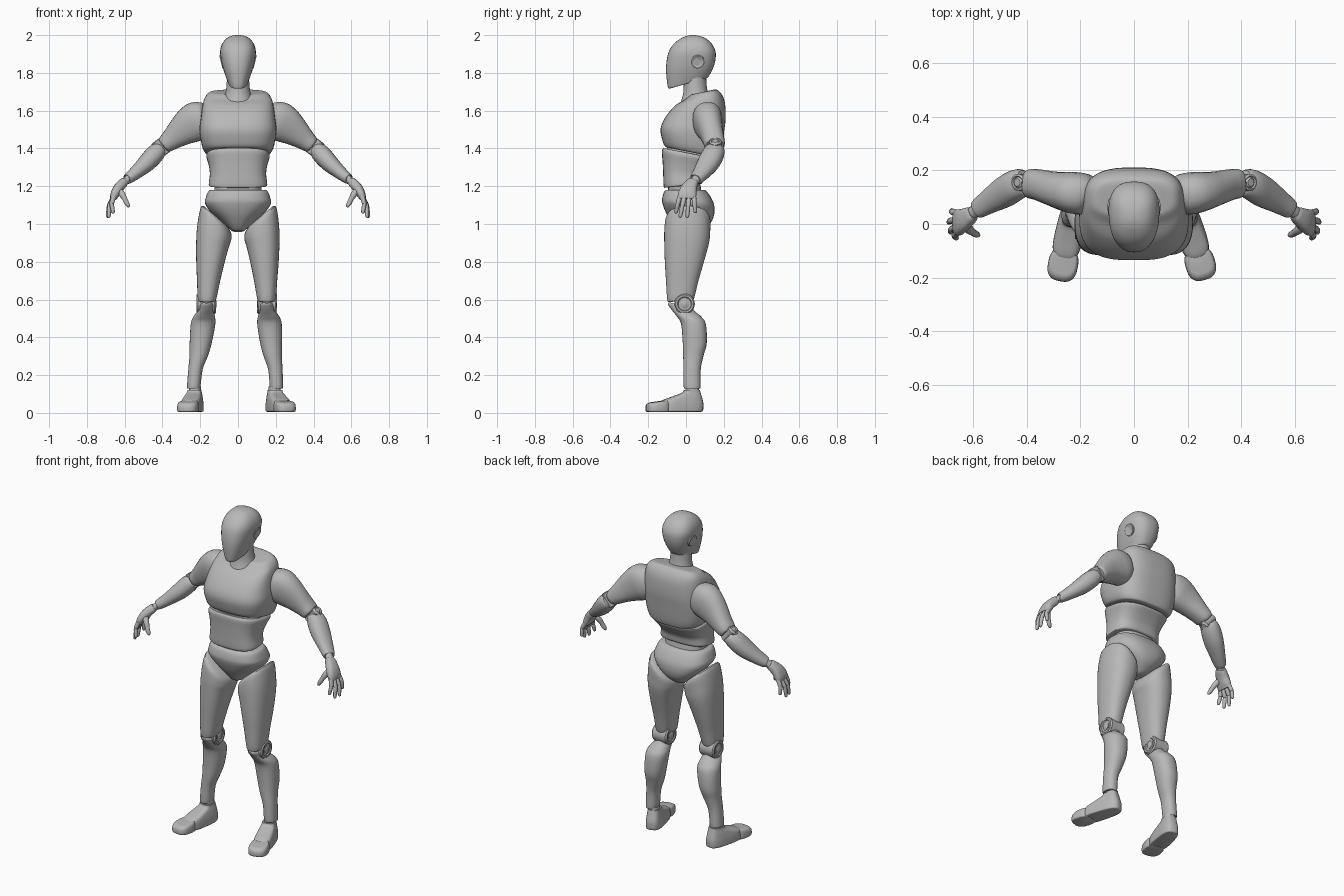
import bpy, bmesh, math
from mathutils import Vector, Matrix

grey = bpy.data.materials.new("mid_grey")
grey.diffuse_color = (0.48, 0.48, 0.48, 1)

# Legs: the left one is a plain mirror, the right one leans inwards a little
LEFT = Matrix.Scale(-1, 4, (1, 0, 0))
RIGHT = Matrix(((1, 0, .038, -.036), (0, 1, 0, 0), (0, 0, 1, 0), (0, 0, 0, 1)))
LEGS = (("left_", LEFT), ("right_", RIGHT))
# Feet: turned outwards
FEET = (("left_", LEFT @ Matrix.Translation((.235, 0, 0)) @ Matrix.Rotation(math.radians(11), 4, 'Z')),
        ("right_", Matrix.Translation((.203, 0, 0)) @ Matrix.Rotation(math.radians(16.5), 4, 'Z')))
CENTRE = (("", Matrix()),)


def smooth_rows(rows, steps):
    """Catmull-Rom interpolation of rows of section parameters."""
    out = []
    for i in range(len(rows) - 1):
        p = [rows[max(0, min(len(rows) - 1, i + k))] for k in (-1, 0, 1, 2)]
        for s in range(steps):
            t = s / steps
            out.append([0.5 * (2 * b + (c - a) * t + (2 * a - 5 * b + 4 * c - d) * t * t
                               + (3 * b - a - 3 * c + d) * t ** 3) for a, b, c, d in zip(*p)])
    return out + [list(rows[-1])]


def unit_ring(n, sides):
    """Points of a superellipse with exponent n."""
    pts = []
    for i in range(sides):
        a = 2 * math.pi * i / sides
        c, s = math.cos(a), math.sin(a)
        pts.append((math.copysign(abs(c) ** (2 / n), c), math.copysign(abs(s) ** (2 / n), s)))
    return pts


def make_part(name, rings, mirror=False, matrix=None):
    """Skin a list of rings, cap both ends, and shade."""
    bm = bmesh.new()
    vs = [[bm.verts.new(p) for p in r] for r in rings]
    n = len(vs[0])
    for a, b in zip(vs, vs[1:]):
        for i in range(n):
            j = (i + 1) % n
            bm.faces.new((a[i], a[j], b[j], b[i]))
    bm.faces.new(vs[0][::-1])
    bm.faces.new(vs[-1])
    if matrix:
        bm.transform(matrix)
    bmesh.ops.recalc_face_normals(bm, faces=bm.faces)
    me = bpy.data.meshes.new(name)
    bm.to_mesh(me)
    bm.free()
    me.materials.append(grey)
    ob = bpy.data.objects.new(name, me)
    bpy.context.collection.objects.link(ob)
    bpy.ops.object.select_all(action='DESELECT')
    ob.select_set(True)
    bpy.context.view_layer.objects.active = ob
    bpy.ops.object.shade_smooth_by_angle(angle=math.radians(35))
    if mirror:
        ob.modifiers.new("mirror", 'MIRROR').use_mirror_merge = False


def stack(name, rows, n=2.4, sides=40, steps=4, copies=CENTRE, taper=0):
    """Stacked sections: z front, z back, y front, y back, x left, x right, sideways slope."""
    rings = []
    for zf, zb, yf, yb, xl, xr, slope in smooth_rows(rows, steps):
        ring = []
        for u, v in unit_ring(n, sides):
            half = (xr - xl) / 2 * (1 + taper * v)
            t = (v + 1) / 2
            ring.append((((xl + xr) / 2 + u * half), yf + (yb - yf) * t,
                         zf + (zb - zf) * t + slope * u * half))
        rings.append(ring)
    for prefix, m in copies:
        make_part(prefix + name, rings, matrix=m)


def sym(rows):
    return [(zf, zb, yf, yb, -w, w, 0) for zf, zb, yf, yb, w in rows]


def tube(name, rows, n=2.0, sides=24, steps=4, hint=(0, 1, 0)):
    """Limb along a path: x, y, z, half thickness, half width."""
    pts = smooth_rows(rows, steps)
    rings = []
    for i, (x, y, z, ru, rv) in enumerate(pts):
        t = (Vector(pts[min(i + 1, len(pts) - 1)][:3]) - Vector(pts[max(i - 1, 0)][:3])).normalized()
        v = Vector(hint)
        v = (v - t * v.dot(t)).normalized()
        u = t.cross(v)
        rings.append([Vector((x, y, z)) + u * a * ru + v * b * rv for a, b in unit_ring(n, sides)])
    make_part(name, rings, True)


def hinge(name, centre, axis, profile, sides=28, copies=None):
    """Turned joint disc; profile holds (offset along axis, radius)."""
    q = Vector((0, 0, 1)).rotation_difference(Vector(axis)).to_matrix()
    rings = [[Vector(centre) + q @ Vector((r * a, r * b, h)) for a, b in unit_ring(2, sides)]
             for h, r in profile]
    if not copies:
        make_part(name, rings, True)
    for prefix, m in copies or ():
        make_part(prefix + name, rings, matrix=m)


# Head and neck
stack("head", sym([
    (1.717, 1.772, -.085, .105, .046), (1.725, 1.778, -.096, .118, .053),
    (1.80, 1.825, -.105, .143, .076), (1.86, 1.87, -.103, .156, .089),
    (1.915, 1.915, -.09, .156, .094), (1.955, 1.955, -.063, .136, .083),
    (1.983, 1.983, -.026, .104, .06), (1.996, 1.996, .005, .07, .034),
    (2.0, 2.0, .03, .045, .008)]), n=2.5, steps=5, taper=.06)
hinge("ear_disc", (.075, .062, 1.862), (1, 0, -.25),
      [(0, .036), (.014, .036), (.016, .033), (.014, .022), (.012, .018)])
stack("neck", sym([
    (1.64, 1.66, -.03, .13, .08), (1.69, 1.70, -.015, .115, .066),
    (1.74, 1.75, -.012, .108, .06), (1.79, 1.80, -.01, .108, .058)]), n=2)

# Torso
stack("chest", sym([
    (1.405, 1.352, -.10, .165, .160), (1.412, 1.358, -.112, .178, .176),
    (1.44, 1.40, -.124, .19, .192), (1.50, 1.49, -.135, .202, .204),
    (1.56, 1.56, -.113, .21, .197), (1.625, 1.635, -.06, .207, .187),
    (1.66, 1.68, -.005, .193, .175), (1.684, 1.708, .025, .17, .15),
    (1.688, 1.712, .04, .15, .11)]), n=2.9, sides=56)
stack("chest_core", sym([
    (1.36, 1.31, -.10, .13, .13), (1.45, 1.42, -.10, .13, .13)]), steps=1)
stack("abdomen", sym([
    (1.192, 1.212, -.108, .078, .145), (1.20, 1.22, -.118, .088, .155),
    (1.27, 1.26, -.121, .096, .149), (1.33, 1.30, -.124, .125, .156),
    (1.385, 1.335, -.128, .158, .168), (1.402, 1.348, -.12, .152, .157)]), n=2.8, sides=48)
stack("waist_core", sym([
    (1.13, 1.13, -.095, .09, .125), (1.23, 1.24, -.095, .07, .125)]), steps=1)
stack("pelvis", sym([
    (.963, .958, -.025, .06, .025), (.972, .967, -.048, .085, .04),
    (1.03, 1.005, -.09, .13, .092), (1.075, 1.05, -.113, .149, .143),
    (1.115, 1.10, -.126, .149, .174), (1.142, 1.14, -.125, .133, .170),
    (1.17, 1.17, -.116, .112, .159), (1.18, 1.18, -.105, .10, .148)]), n=2.5, sides=48)

# Legs
stack("thigh", [
    (.588, .60, -.088, .036, .124, .204, 0), (.597, .61, -.099, .044, .115, .213, 0),
    (.70, .70, -.106, .066, .094, .217, 0), (.80, .80, -.112, .095, .07, .221, 0),
    (.90, .90, -.115, .122, .047, .221, .2), (.96, .96, -.115, .128, .036, .214, .5),
    (1.02, 1.02, -.108, .128, .036, .197, .85), (1.04, 1.04, -.085, .105, .055, .178, .87)],
    n=2.3, copies=LEGS)
hinge("knee", (.168, -.007, .577), (1, 0, 0), [
    (-.046, .022), (-.046, .034), (-.051, .038), (-.051, .048), (-.044, .054), (.044, .054),
    (.051, .048), (.051, .038), (.046, .034), (.046, .022)], copies=LEGS)
hinge("knee_bolt", (.168, -.007, .577), (1, 0, 0), [
    (-.053, .018), (-.049, .026), (.049, .026), (.053, .018)], sides=6, copies=LEGS)
stack("shin", [
    (.13, .13, -.005, .072, .205, .264, 0), (.138, .138, -.012, .077, .199, .27, 0),
    (.23, .23, -.013, .078, .187, .263, 0), (.30, .30, -.015, .092, .16, .257, 0),
    (.37, .37, -.017, .11, .139, .256, 0), (.47, .47, -.026, .105, .12, .250, 0),
    (.51, .51, -.048, .08, .122, .236, 0), (.545, .535, -.076, .05, .128, .212, 0),
    (.575, .56, -.096, .03, .13, .203, 0), (.585, .565, -.09, .02, .135, .197, 0)],
    n=2.2, copies=LEGS)

# Feet
stack("ankle", sym([(.09, .09, 0, .07, .031), (.14, .14, 0, .07, .031)]), steps=1, copies=FEET)
stack("foot", sym([
    (.006, .006, -.132, .082, .044), (.012, .012, -.136, .09, .051),
    (.045, .045, -.136, .092, .051), (.066, .07, -.126, .088, .048),
    (.088, .09, -.068, .082, .043), (.108, .108, -.018, .077, .037),
    (.122, .122, -.008, .073, .035)]), n=3.2, taper=-.1, copies=FEET)
stack("toe_cap", sym([
    (.005, .005, -.207, -.095, .046), (.011, .011, -.216, -.093, .055),
    (.038, .045, -.215, -.093, .055), (.053, .063, -.20, -.095, .049),
    (.057, .068, -.18, -.10, .038)]), n=2.7, copies=FEET)

# Arms
tube("upper_arm", [
    (.168, .108, 1.565, .07, .06), (.178, .11, 1.562, .09, .074), (.215, .115, 1.545, .104, .078),
    (.255, .122, 1.522, .098, .072), (.30, .132, 1.49, .08, .064), (.35, .145, 1.45, .059, .058),
    (.385, .151, 1.422, .047, .055), (.395, .152, 1.414, .038, .046)], n=2.3)
hinge("elbow", (.408, .155, 1.404), (.6, 0, .8), [
    (-.046, .014), (-.040, .02), (-.046, .024), (-.042, .032), (.042, .032), (.046, .024),
    (.040, .02), (.046, .014)])
tube("forearm", [
    (.408, .159, 1.402, .034, .042), (.418, .155, 1.392, .043, .052), (.445, .142, 1.365, .05, .058),
    (.485, .118, 1.322, .047, .058), (.54, .084, 1.273, .036, .046), (.582, .056, 1.24, .028, .036),
    (.588, .052, 1.236, .022, .028)], n=2.2)

# Hands
tube("wrist", [(.575, .06, 1.245, .02, .024), (.615, .032, 1.21, .02, .024)], steps=1)
tube("palm", [
    (.600, .04, 1.226, .02, .026), (.608, .034, 1.218, .025, .031), (.635, .016, 1.188, .026, .042),
    (.653, .006, 1.155, .023, .049), (.662, .004, 1.132, .016, .046)], n=2.6)
for name, y, tip in (("index", -.033, (.660, -.054, 1.056)), ("middle", -.008, (.684, -.032, 1.032)),
                     ("ring", .017, (.690, .006, 1.032)), ("little", .041, (.678, .050, 1.058))):
    a, c = Vector((.658, y, 1.145)), Vector(tip)
    b = (a + c) / 2 + Vector((.010, 0, .006))
    # each finger tapers and pinches at its middle joint
    tube(name + "_finger", [
        (*a, .013, .013), (*a.lerp(b, .5), .0125, .0125), (*a.lerp(b, .9), .012, .012),
        (*b, .010, .010), (*b.lerp(c, .15), .0115, .0115), (*b.lerp(c, .75), .010, .010),
        (*b.lerp(c, .95), .007, .007), (*c, .002, .002)], sides=12, steps=2)
tube("thumb", [
    (.632, -.005, 1.185, .015, .015), (.612, -.022, 1.155, .017, .017), (.60, -.031, 1.133, .013, .013),
    (.590, -.037, 1.112, .013, .013), (.580, -.041, 1.095, .009, .009), (.577, -.042, 1.089, .003, .003)],
    sides=12, steps=2)
